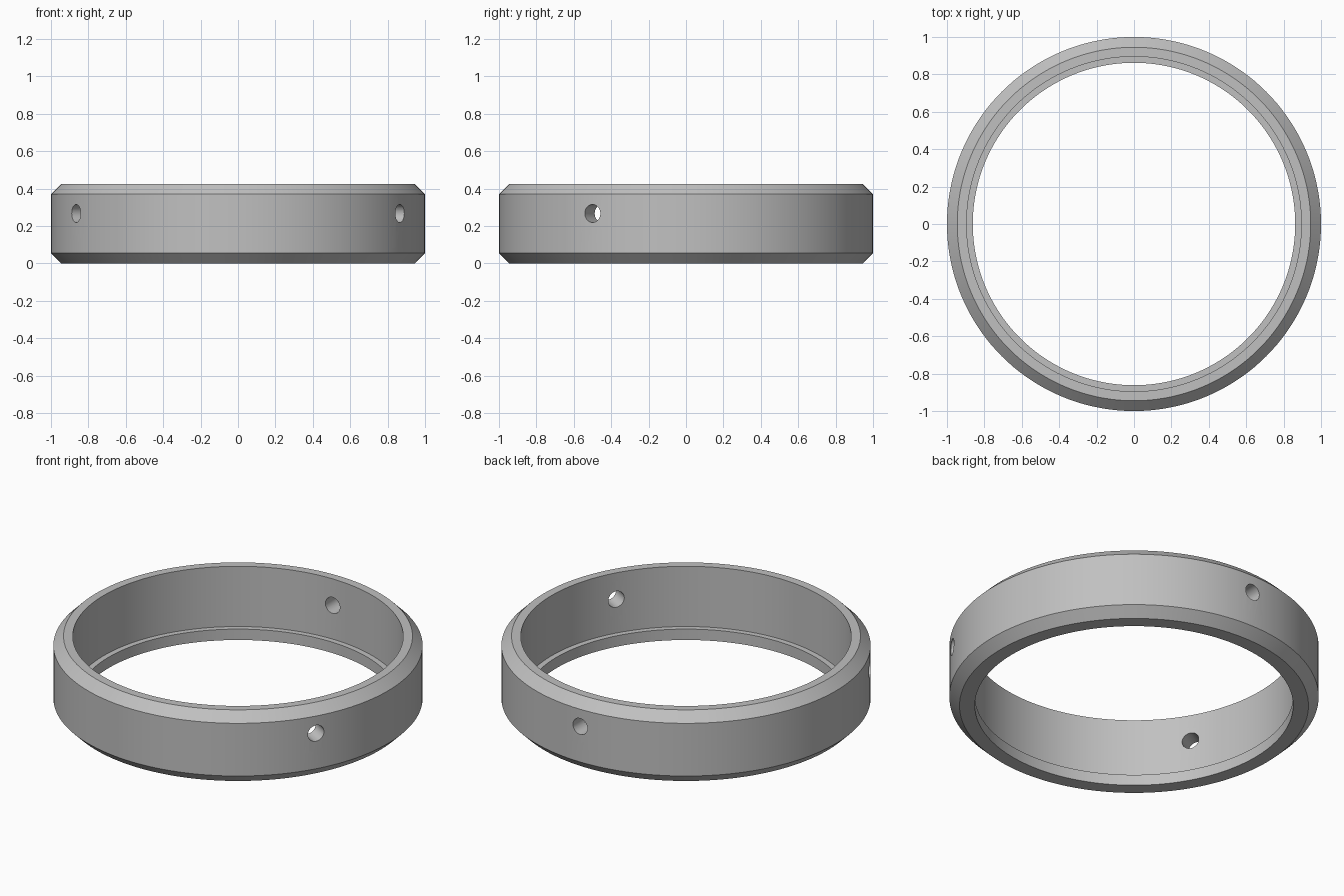
import bpy
import bmesh
from math import radians, cos, sin, tau
from mathutils import Matrix

if "Cube" in bpy.data.objects:
    bpy.data.objects.remove(bpy.data.objects["Cube"])

HEIGHT, CHAMFER = 0.425, 0.055
BORE, LIP, LIP_HEIGHT = 0.895, 0.862, 0.065
HOLE_RADIUS, HOLE_Z = 0.048, 0.267
SEGMENTS = 144

grey = bpy.data.materials.new("grey metal")
grey.use_nodes = True
grey.diffuse_color = (0.53, 0.53, 0.53, 1)
grey.node_tree.nodes["Principled BSDF"].inputs["Base Color"].default_value = grey.diffuse_color


def make_object(name, bm):
    bmesh.ops.recalc_face_normals(bm, faces=bm.faces)
    mesh = bpy.data.meshes.new(name)
    bm.to_mesh(mesh)
    bm.free()
    obj = bpy.data.objects.new(name, mesh)
    mesh.materials.append(grey)
    bpy.context.collection.objects.link(obj)
    return obj


# Ring: closed cross-section (radius, height) spun around z
profile = [
    (LIP, 0), (1 - CHAMFER, 0), (1, CHAMFER), (1, HEIGHT - CHAMFER),
    (1 - CHAMFER, HEIGHT), (BORE, HEIGHT), (BORE, LIP_HEIGHT), (LIP, LIP_HEIGHT),
]
bm = bmesh.new()
loops = []
for i in range(SEGMENTS):
    a = tau * i / SEGMENTS
    loops.append([bm.verts.new((r * cos(a), r * sin(a), z)) for r, z in profile])
for i, loop in enumerate(loops):
    following = loops[(i + 1) % SEGMENTS]
    for j in range(len(profile)):
        k = (j + 1) % len(profile)
        bm.faces.new((loop[j], following[j], following[k], loop[k]))
ring = make_object("ring", bm)

# Three radial screw holes, evenly spaced
bm = bmesh.new()
for angle in (90, 210, 330):
    place = (Matrix.Rotation(radians(angle), 4, "Z")
             @ Matrix.Translation((0.94, 0, HOLE_Z))
             @ Matrix.Rotation(radians(90), 4, "Y"))
    bmesh.ops.create_cone(bm, cap_ends=True, segments=32, radius1=HOLE_RADIUS,
                          radius2=HOLE_RADIUS, depth=0.3, matrix=place)
cutter = make_object("hole_cutter", bm)
cutter.hide_render = True

cut = ring.modifiers.new("screw holes", "BOOLEAN")
cut.operation = "DIFFERENCE"
cut.solver = "EXACT"
cut.object = cutter

# Apply the cut, drop the cutter and smooth the curved walls
bpy.ops.object.select_all(action="DESELECT")
ring.select_set(True)
bpy.context.view_layer.objects.active = ring
bpy.ops.object.modifier_apply(modifier=cut.name)
bpy.data.objects.remove(cutter)
bpy.ops.object.shade_smooth_by_angle(angle=radians(30))
